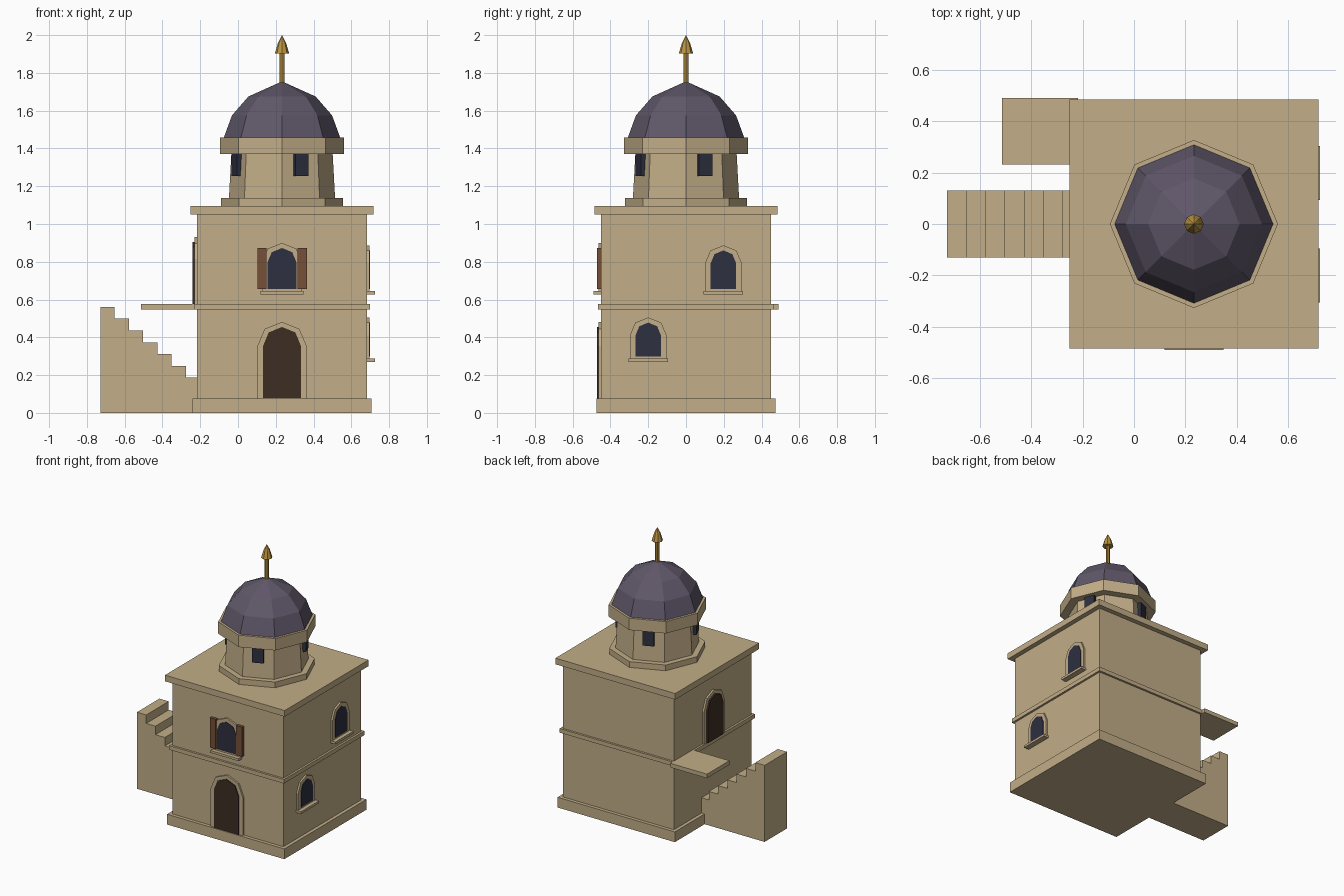
import bpy
import bmesh
from math import sin, cos, pi, radians
from mathutils import Vector

cube = bpy.data.objects.get("Cube")
if cube:
    bpy.data.objects.remove(cube)


def material(name, r, g, b):
    m = bpy.data.materials.new(name)
    m.use_nodes = True
    m.diffuse_color = (r, g, b, 1)
    bsdf = next(n for n in m.node_tree.nodes if n.type == 'BSDF_PRINCIPLED')
    bsdf.inputs["Base Color"].default_value = (r, g, b, 1)
    bsdf.inputs["Roughness"].default_value = 0.9
    return m


STONE = material("sandstone", 0.54, 0.42, 0.245)
SLATE = material("purple slate", 0.115, 0.095, 0.14)
GLASS = material("dark glass", 0.027, 0.029, 0.05)
DOOR = material("dark wood", 0.045, 0.026, 0.016)
SHUTTER = material("brown wood", 0.18, 0.08, 0.04)
GOLD = material("gold", 0.5, 0.3, 0.055)

CX = 0.233      # tower axis
HALF = 0.45     # half width of the walls


def finish(name, bm, mat):
    bmesh.ops.recalc_face_normals(bm, faces=bm.faces)
    mesh = bpy.data.meshes.new(name)
    bm.to_mesh(mesh)
    bm.free()
    mesh.materials.append(mat)
    obj = bpy.data.objects.new(name, mesh)
    bpy.context.scene.collection.objects.link(obj)


def prism(name, points, offset, mat):
    """Extrude a flat outline along an offset."""
    bm = bmesh.new()
    base = [bm.verts.new(p) for p in points]
    top = [bm.verts.new(Vector(p) + offset) for p in points]
    bm.faces.new(base)
    bm.faces.new(top)
    for i in range(len(base)):
        bm.faces.new([base[i - 1], base[i], top[i], top[i - 1]])
    finish(name, bm, mat)


def box(name, x0, x1, y0, y1, z0, z1):
    base = [(x0, y0, z0), (x1, y0, z0), (x1, y1, z0), (x0, y1, z0)]
    prism(name, base, Vector((0, 0, z1 - z0)), STONE)


def slab(name, half, z0, z1):
    box(name, CX - half, CX + half, -half, half, z0, z1)


def turned(name, profile, mat, sides=8):
    """Faceted solid of revolution about the tower axis; profile is (radius, z)."""
    bm = bmesh.new()
    rings = []
    for r, z in profile:
        n = sides if r > 0 else 1
        rings.append([bm.verts.new((CX + r * cos(2 * pi * i / sides),
                                    r * sin(2 * pi * i / sides), z)) for i in range(n)])
    for a, b in zip(rings, rings[1:]):
        for i in range(sides):
            j = (i + 1) % sides
            upper = [b[0]] if len(b) == 1 else [b[j], b[i]]
            bm.faces.new([a[i], a[j]] + upper)
    for ring in (rings[0], rings[-1]):
        if len(ring) > 1:
            bm.faces.new(ring)
    finish(name, bm, mat)


def wall_plate(name, angle, dist, outline, depth, mat):
    """Plate on a wall facing the given angle; outline is (sideways, z)."""
    n = Vector((cos(angle), sin(angle), 0))
    u = Vector((-n.y, n.x, 0))
    start = Vector((CX, 0, 0)) + n * (dist - 0.01)
    pts = [start + u * s + Vector((0, 0, z)) for s, z in outline]
    prism(name, pts, n * (depth + 0.01), mat)


def arch(mid, half, bottom, spring, top, segments=4):
    curve = [(mid + half * cos(pi * i / segments),
              spring + (top - spring) * sin(pi * i / segments)) for i in range(segments + 1)]
    return [(mid + half, bottom)] + curve + [(mid - half, bottom)]


def rect(mid, half, z0, z1):
    return [(mid - half, z0), (mid + half, z0), (mid + half, z1), (mid - half, z1)]


def opening(name, angle, mid, half, bottom, top, mat, depth, sill=False):
    """Arched surround with its panel and, for windows, a sill."""
    spring = top - half
    wall_plate(name + "_frame", angle, HALF,
               arch(mid, half + 0.03, bottom, spring, top + 0.027), 0.013, STONE)
    wall_plate(name + "_panel", angle, HALF,
               arch(mid, half, bottom, spring, top), depth, mat)
    if sill:
        wall_plate(name + "_sill", angle, HALF,
                   rect(mid, half + 0.038, bottom - 0.028, bottom - 0.011), 0.041, STONE)
        wall_plate(name + "_apron", angle, HALF,
                   rect(mid, half + 0.03, bottom - 0.011, bottom), 0.013, STONE)


# Square tower body
slab("plinth", 0.475, 0, 0.075)
slab("walls", HALF, 0.075, 1.05)
slab("floor_band", 0.465, 0.547, 0.577)
slab("roof_slab", 0.485, 1.05, 1.095)

# Outside stair and landing
STEP, RISE, END = 0.0753, 0.0623, -0.205
x, level = -0.728, 9
stair = [(x, 0)]
while x < END:
    stair += [(x, level * RISE), (min(x + STEP, END), level * RISE)]
    x += STEP
    level -= 1
stair.append((END, 0))
prism("staircase", [(px, -0.13, pz) for px, pz in stair], Vector((0, 0.26, 0)), STONE)
box("landing", -0.514, -0.217, 0.232, 0.491, 0.547, 0.577)

# Doors and windows
FRONT, RIGHT, LEFT = -pi / 2, 0, pi
opening("front_door", FRONT, 0, 0.1, 0.075, 0.455, DOOR, 0.02)
opening("upper_door", LEFT, 0, 0.09, 0.577, 0.905, DOOR, 0.024)
opening("front_window", FRONT, 0, 0.077, 0.656, 0.873, GLASS, 0.017, True)
opening("upper_side_window", RIGHT, 0.198, 0.067, 0.656, 0.86, GLASS, 0.017, True)
opening("lower_side_window", RIGHT, -0.2, 0.067, 0.298, 0.478, GLASS, 0.017, True)
for side, label in ((-1, "right"), (1, "left")):
    wall_plate(label + "_shutter", FRONT, HALF,
               rect(side * 0.107, 0.024, 0.656, 0.873), 0.022, SHUTTER)

# Eight-sided drum and dome
turned("drum_base", [(0.323, 1.095), (0.323, 1.137)], STONE)
turned("drum", [(0.281, 1.137), (0.268, 1.375)], STONE)
turned("drum_cornice", [(0.327, 1.37), (0.327, 1.457)], STONE)
for k in range(4):
    wall_plate("drum_window_%d" % (k + 1), radians(22.5 + 90 * k), 0.257,
               rect(0, 0.038, 1.253, 1.372), 0.018, GLASS)
turned("dome", [(0.309, 1.455), (0.265, 1.575), (0.178, 1.675), (0, 1.755)], SLATE)

# Finial
turned("finial_rod", [(0.014, 1.735), (0.014, 1.905)], GOLD)
turned("finial_tip", [(0.038, 1.902), (0.022, 1.957), (0, 2.0)], GOLD)
